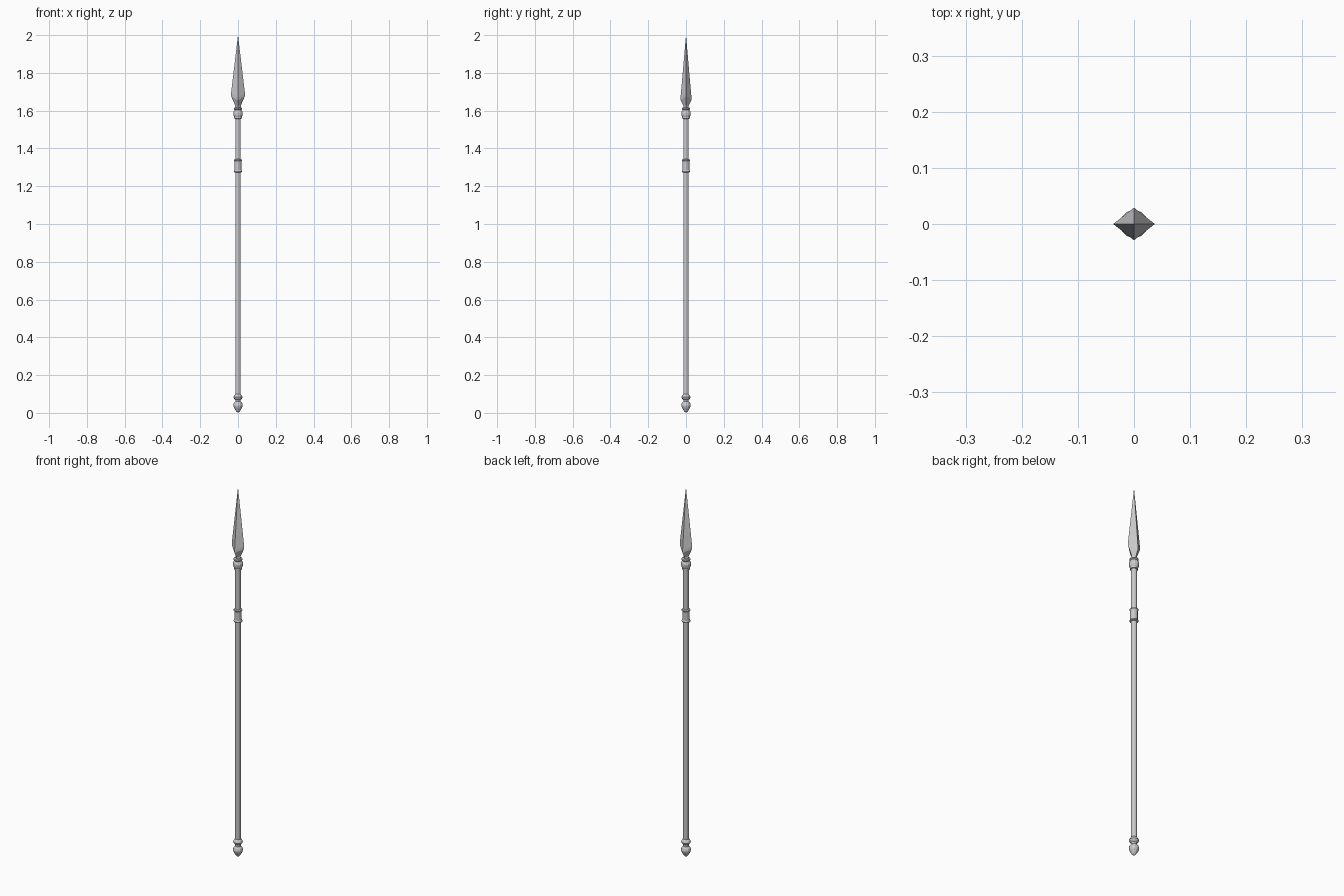
import bpy, bmesh
from math import cos, sin, pi

if "Cube" in bpy.data.objects:
    bpy.data.objects.remove(bpy.data.objects["Cube"])

SIDES = 12


def make_object(name, bm):
    bmesh.ops.recalc_face_normals(bm, faces=bm.faces)
    mesh = bpy.data.meshes.new(name)
    bm.to_mesh(mesh)
    bm.free()
    obj = bpy.data.objects.new(name, mesh)
    bpy.context.collection.objects.link(obj)
    return obj


def skin(bm, rings):
    """Bridge equal-sized vertex rings; single-vertex rings become points."""
    for a, b in zip(rings, rings[1:]):
        n = max(len(a), len(b))
        for i in range(n):
            j = (i + 1) % n
            if len(a) == 1:
                bm.faces.new((a[0], b[j], b[i]))
            elif len(b) == 1:
                bm.faces.new((a[i], a[j], b[0]))
            else:
                bm.faces.new((a[i], a[j], b[j], b[i]))
    for ring in (rings[0], rings[-1]):
        if len(ring) > 2:
            bm.faces.new(ring)


def lathe(name, profile):
    """Turn (radius, z) pairs around the z axis."""
    bm = bmesh.new()
    rings = []
    for r, z in profile:
        n = SIDES if r > 0 else 1
        rings.append([bm.verts.new((r * cos(2 * pi * i / n), r * sin(2 * pi * i / n), z))
                      for i in range(n)])
    skin(bm, rings)
    return make_object(name, bm)


# Long wooden shaft
lathe("shaft", [(0.0145, 0.06), (0.0145, 1.60)])

# Pointed butt cap with two turned bulges
lathe("butt_cap", [(0, 0), (0.011, 0.01), (0.022, 0.029), (0.025, 0.040),
                   (0.022, 0.051), (0.014, 0.061), (0.014, 0.069),
                   (0.022, 0.077), (0.024, 0.083), (0.021, 0.091), (0.0145, 0.099)])

# Grip band with a raised rim at each end
lathe("grip_band", [(0.0145, 1.273), (0.021, 1.275), (0.022, 1.279), (0.018, 1.285),
                    (0.018, 1.330), (0.022, 1.336), (0.021, 1.340), (0.0145, 1.343)])

# Turned collar under the blade
lathe("collar", [(0.0145, 1.557), (0.020, 1.558), (0.020, 1.566), (0.023, 1.573),
                 (0.025, 1.581), (0.025, 1.591), (0.021, 1.600), (0.018, 1.604),
                 (0.022, 1.609), (0.021, 1.615), (0.012, 1.617)])

# Four-sided blade: the ridges end lower than the cutting edges
bm = bmesh.new()
rings = []
for hx, hy, zx, zy in [(0.014, 0.014, 1.605, 1.605), (0.016, 0.014, 1.63, 1.625),
                       (0.036, 0.029, 1.675, 1.655), (0.037, 0.029, 1.69, 1.668)]:
    rings.append([bm.verts.new(v) for v in
                  ((hx, 0, zx), (0, hy, zy), (-hx, 0, zx), (0, -hy, zy))])
rings.append([bm.verts.new((0, 0, 2.0))])
skin(bm, rings)
make_object("blade", bm)
